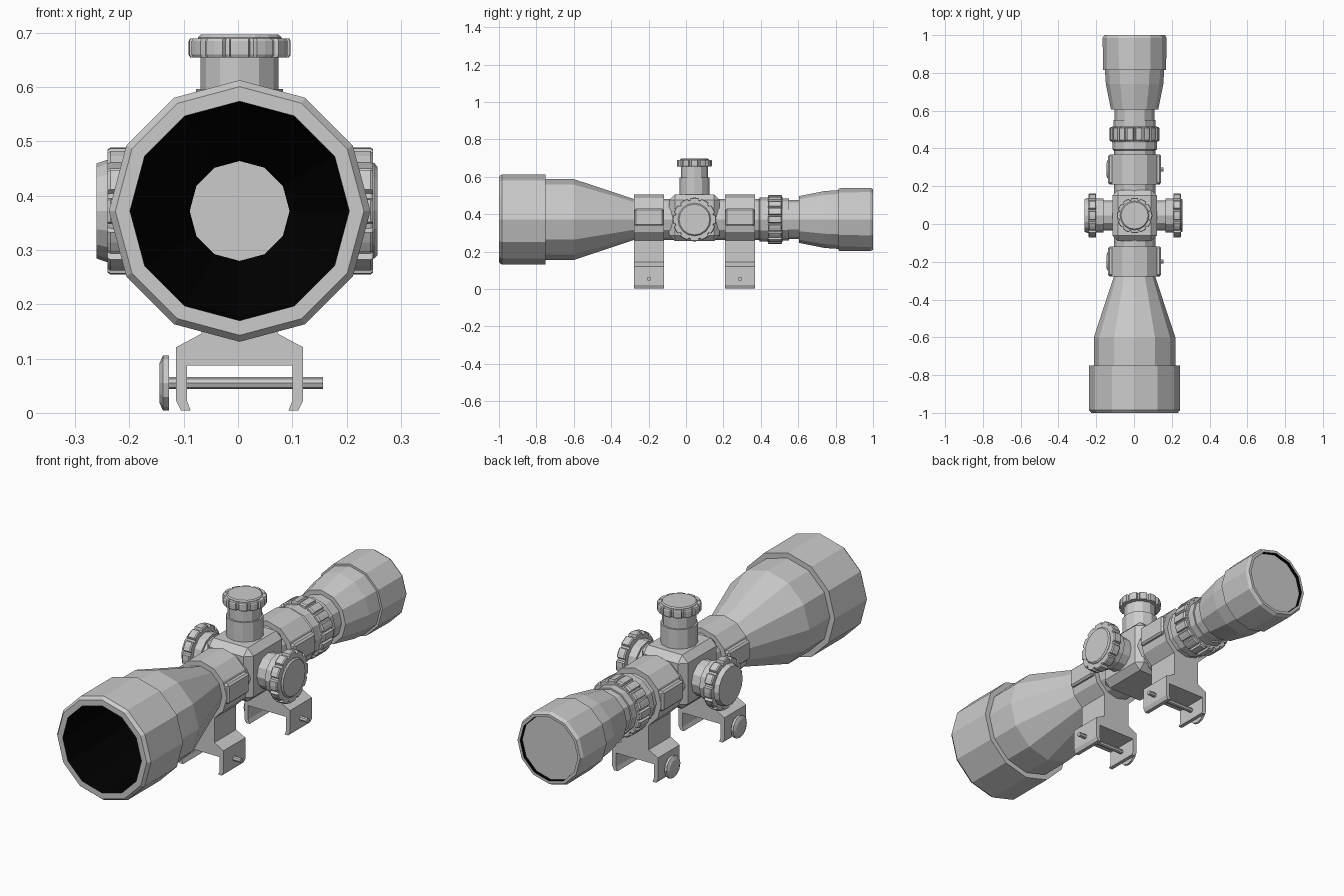
import bpy, bmesh
from math import sin, cos, pi, radians
from mathutils import Matrix, Vector

if "Cube" in bpy.data.objects:
    bpy.data.objects.remove(bpy.data.objects["Cube"])

CX, CZ = 0.003, 0.372          # optical axis
TY = 0.045                     # turret centre along the tube

black = bpy.data.materials.new("black_interior")
black.diffuse_color = (0, 0, 0, 1)
black.use_nodes = True
black.node_tree.nodes["Principled BSDF"].inputs["Base Color"].default_value = black.diffuse_color


def finish(name, bm, mat=None, recalc=True):
    if recalc:
        bmesh.ops.recalc_face_normals(bm, faces=bm.faces[:])
    me = bpy.data.meshes.new(name)
    bm.to_mesh(me)
    bm.free()
    ob = bpy.data.objects.new(name, me)
    bpy.context.collection.objects.link(ob)
    if mat:
        me.materials.append(mat)
    return ob


def ngon(n):
    return [(cos(2 * pi * i / n), sin(2 * pi * i / n)) for i in range(n)]


def gear(n, depth):
    """Unit outline with n wide teeth and narrow notches."""
    pts = []
    for i in range(n):
        for f, r in ((-0.34, 1), (0, 1.0), (0.34, 1), (0.42, 1 - depth), (0.58, 1 - depth)):
            a = 2 * pi * (i + f) / n
            pts.append((r * cos(a), r * sin(a)))
    return pts


def loft(name, profile, section, M, cap=True, mat=None):
    """Sweep a unit section along local z; profile = (position, radius)."""
    bm = bmesh.new()
    rings = [[bm.verts.new(M @ Vector((x * r, y * r, t))) for x, y in section]
             for t, r in profile]
    n = len(section)
    for a, b in zip(rings, rings[1:]):
        for i in range(n):
            j = (i + 1) % n
            bm.faces.new((a[i], a[j], b[j], b[i]))
    if cap:
        bm.faces.new(rings[0][::-1])
        bm.faces.new(rings[-1])
    return finish(name, bm, mat, recalc=cap)


def extrude_y(name, outline, y0, y1):
    bm = bmesh.new()
    f = bm.faces.new([bm.verts.new((CX + x, y0, z)) for x, z in outline])
    g = bmesh.ops.extrude_face_region(bm, geom=[f])["geom"]
    bmesh.ops.translate(bm, vec=(0, y1 - y0, 0),
                        verts=[v for v in g if isinstance(v, bmesh.types.BMVert)])
    return finish(name, bm)


def box(name, lo, hi, bevel):
    bm = bmesh.new()
    bmesh.ops.create_cube(bm, size=1)
    lo, hi = Vector(lo), Vector(hi)
    for v in bm.verts:
        v.co = Vector([(lo[k] + hi[k]) / 2 + v.co[k] * (hi[k] - lo[k]) for k in range(3)])
    bmesh.ops.bevel(bm, geom=bm.edges[:], offset=bevel, segments=1, affect='EDGES')
    return finish(name, bm)


R12 = ngon(12)
AXIS = Matrix.Translation((CX, 0, CZ)) @ Matrix.Rotation(-pi / 2, 4, 'X')

# Main tube: objective bell, tube and eyepiece
loft("scope_body", [(-1, 0.202), (-1, 0.229), (-0.985, 0.241), (-0.75, 0.241), (-0.75, 0.216),
                    (-0.6, 0.216), (-0.28, 0.11), (0.39, 0.11), (0.395, 0.118), (0.43, 0.118),
                    (0.44, 0.12), (0.515, 0.12), (0.515, 0.112), (0.55, 0.112), (0.55, 0.105),
                    (0.605, 0.105), (0.605, 0.125), (0.74, 0.152), (0.815, 0.157),
                    (0.815, 0.167), (0.985, 0.169), (1, 0.161), (1, 0.148)],
     R12, AXIS, cap=False)

# Black bore seen through the objective
loft("inner_bore", [(1, 0.148), (0.8, 0.14), (0.6, 0.092), (-0.28, 0.092), (-0.6, 0.195),
                    (-1, 0.202)], R12, AXIS, cap=False, mat=black)
loft("eyepiece_lens", [(0.975, 0.1465), (0.985, 0.1465)], R12, AXIS)

# Knurled zoom ring
loft("zoom_ring", [(0.438, 0.126), (0.444, 0.132), (0.508, 0.132), (0.514, 0.126)],
     gear(18, 0.08), AXIS)

# Turret block
box("turret_block", (CX - 0.118, -0.09, 0.257), (CX + 0.118, 0.18, 0.507), 0.03)

# Turrets: each local z axis points away from the tube axis
centre = Matrix.Translation((CX, TY, CZ))
turrets = {
    "top": (centre, 0.10, 0.225, 0.283, 0.318, 0.325, 0.080, 0.072, 0.094, 0.077),
    "right": (centre @ Matrix.Rotation(pi / 2, 4, 'Y'),
              0.08, 0.165, 0.205, 0.246, 0.254, 0.080, 0.090, 0.117, 0.088),
    "left": (centre @ Matrix.Rotation(-pi / 2, 4, 'Y'),
             0.08, 0.165, 0.203, 0.243, 0.264, 0.080, 0.090, 0.117, 0.094),
}
for side, (M, z0, z1, z2, z3, z4, r1, r2, rg, rc) in turrets.items():
    loft(side + "_turret_neck", [(z0, r1), (z1, r1), (z1, r2), (z2 + 0.005, r2)], R12, M)
    loft(side + "_turret_knob", [(z2, rg * 0.97), (z2 + 0.005, rg), (z3 - 0.005, rg),
                                 (z3, rg * 0.97)], gear(12, 0.09), M)
    loft(side + "_turret_cap", [(z3 - 0.005, rc), (z3 + 0.002, rc), (z4, rc * 0.93)],
         ngon(16), M)

# Mount outline (right half), mirrored for the left half
half = [(0.07, 0.27), (0.07, 0.146), (0.117, 0.121), (0.117, 0.022), (0.108, 0.004),
        (0.09, 0.004), (0.097, 0.022), (0.097, 0.087)]
outline = half + [(-x, z) for x, z in reversed(half)]

# Two clamp rings with rail mounts and cross bolts
for label, y0, y1 in (("front", -0.278, -0.118), ("rear", 0.209, 0.369)):
    yc = (y0 + y1) / 2
    loft(label + "_clamp_ring", [(y0, 0.134), (y1, 0.134)], R12, AXIS)
    box(label + "_clamp_flange", (CX - 0.141, y0 + 0.002, 0.338),
        (CX + 0.141, y1 - 0.002, 0.43), 0.008)
    extrude_y(label + "_rail_mount", outline, y0, y1)
    bolt = Matrix.Translation((0, yc, 0.055)) @ Matrix.Rotation(pi / 2, 4, 'Y')
    loft(label + "_cross_bolt", [(-0.14, 0.011), (0.157, 0.011)], ngon(8), bolt)
    loft(label + "_clamp_nut", [(-0.145, 0.036), (-0.138, 0.051), (-0.127, 0.051)], R12, bolt)

# Clear the bore through the clamp rings and block so the lens shows from the front
cutter = loft("bore_cutter", [(-0.5, 0.1), (0.5, 0.1)], R12, AXIS)
cutter.hide_render = True
cutter.hide_viewport = True
for ob in list(bpy.context.collection.objects):
    if ob.name.endswith(("clamp_ring", "clamp_flange", "turret_block", "zoom_ring",
                         "turret_neck", "rail_mount")):
        m = ob.modifiers.new("bore", 'BOOLEAN')
        m.operation = 'DIFFERENCE'
        m.solver = 'EXACT'
        m.object = cutter
